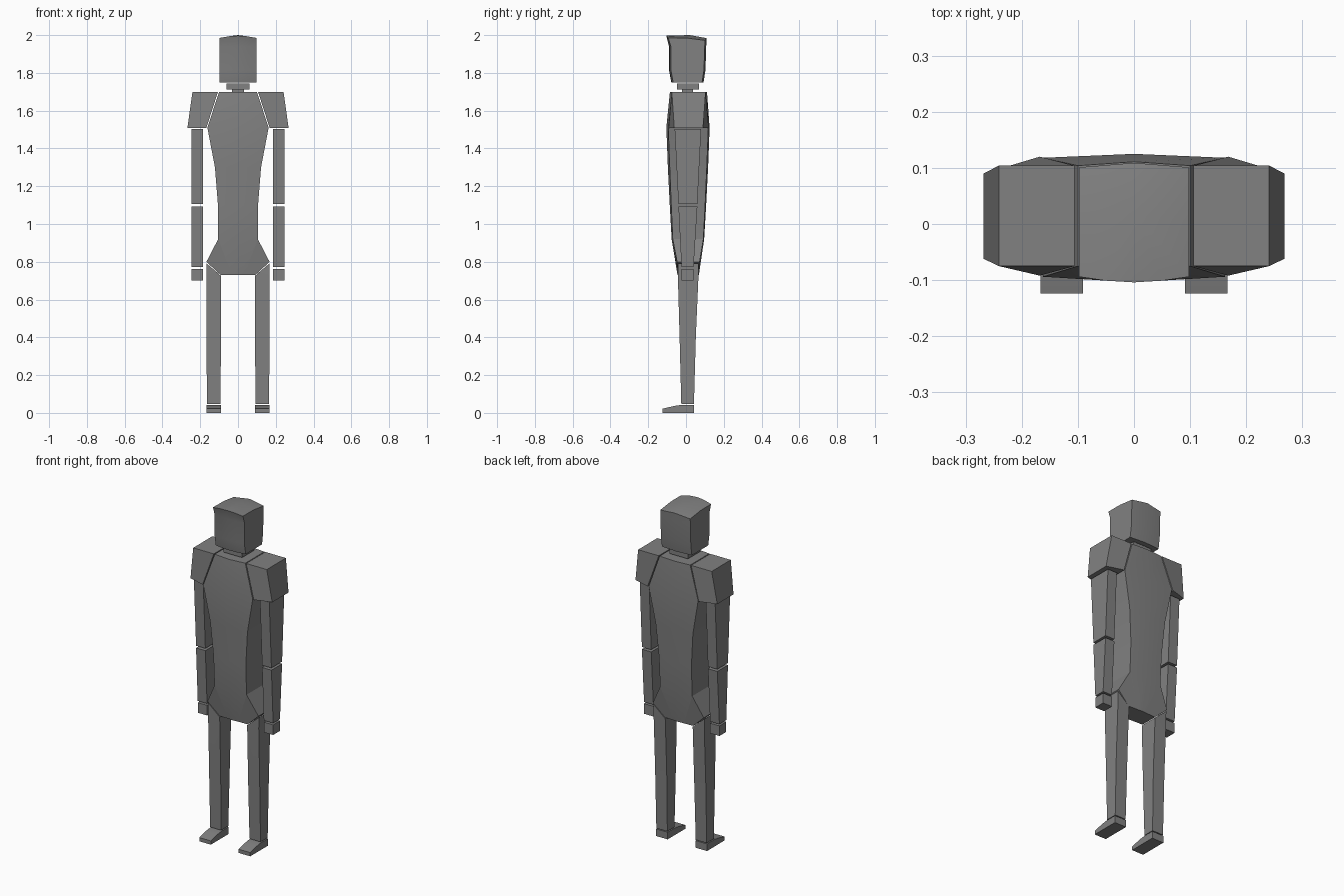
import bpy, bmesh, math

grey = bpy.data.materials.new("mid_grey")
grey.diffuse_color = (0.22, 0.22, 0.22, 1)


def loft(name, rings, mirror=False, apex=None):
    """Skin a stack of equal-length rings, close both ends, optionally mirror in x."""
    bm = bmesh.new()
    vs = [[bm.verts.new(p) for p in r] for r in rings]
    n = len(vs[0])
    for a, b in zip(vs, vs[1:]):
        for i in range(n):
            j = (i + 1) % n
            bm.faces.new((a[i], a[j], b[j], b[i]))
    bm.faces.new(vs[0][::-1])
    if apex:
        top = bm.verts.new(apex)
        for i in range(n):
            bm.faces.new((vs[-1][i], vs[-1][(i + 1) % n], top))
    else:
        bm.faces.new(vs[-1])
    bmesh.ops.recalc_face_normals(bm, faces=bm.faces)
    me = bpy.data.meshes.new(name)
    bm.to_mesh(me)
    bm.free()
    me.materials.append(grey)
    ob = bpy.data.objects.new(name, me)
    bpy.context.collection.objects.link(ob)
    if mirror:
        ob.modifiers.new("mirror", 'MIRROR').use_mirror_merge = False
    bpy.ops.object.select_all(action='DESELECT')
    ob.select_set(True)
    bpy.context.view_layer.objects.active = ob
    bpy.ops.object.shade_smooth_by_angle(angle=math.radians(18))
    return ob


def rect(x0, x1, y0, y1, z, z_outer=None):
    zo = z if z_outer is None else z_outer
    return [(x0, y0, z), (x1, y0, zo), (x1, y1, zo), (x0, y1, z)]


def bowed(w, y0, y1, z, bow=0.01):
    """Ring with front and back bulging along the centre line."""
    return [(-w, y0, z), (0, y0 - bow, z), (w, y0, z),
            (w, y1, z), (0, y1 + bow * 0.7, z), (-w, y1, z)]


# torso: tapers from the chest to the waist and down to the crotch
loft("torso", [bowed(*r) for r in (
    (0.032, -0.042, 0.066, 0.73, 0.003),
    (0.105, -0.070, 0.092, 0.92, 0.006),
    (0.106, -0.078, 0.101, 1.10, 0.008),
    (0.122, -0.086, 0.110, 1.30, 0.010),
    (0.162, -0.094, 0.118, 1.51, 0.010),
    (0.100, -0.075, 0.104, 1.70, 0.010))])

# hips: wedges either side of the crotch
hip = ((0.032, 0.73, -0.042, 0.066), (0.092, 0.73, -0.040, 0.064),
       (0.167, 0.80, -0.047, 0.072), (0.105, 0.92, -0.070, 0.092))
loft("hip", [[(x, y0, z) for x, z, y0, y1 in hip],
             [(x, y1, z) for x, z, y0, y1 in hip]], True)

# shoulders: flared blocks with a slanted inner side
loft("shoulder", [
    [(0.168, -0.092, 1.508), (0.268, -0.062, 1.508), (0.268, 0.090, 1.508), (0.168, 0.120, 1.508)],
    [(0.106, -0.075, 1.70), (0.241, -0.075, 1.70), (0.241, 0.104, 1.70), (0.106, 0.104, 1.70)]], True)

# arms
loft("upper_arm", [rect(0.186, 0.247, -0.040, 0.060, 1.105),
                   rect(0.186, 0.247, -0.060, 0.080, 1.502)], True)
loft("forearm", [rect(0.186, 0.247, -0.024, 0.040, 0.772),
                 rect(0.186, 0.247, -0.040, 0.060, 1.092)], True)
loft("hand", [rect(0.186, 0.247, -0.024, 0.040, 0.702),
              rect(0.186, 0.247, -0.024, 0.040, 0.762)], True)

# legs: thigh top is cut to follow the hip
loft("shin", [rect(0.093, 0.165, -0.025, 0.042, 0.047),
              rect(0.090, 0.166, -0.034, 0.052, 0.402)], True)
loft("thigh", [rect(0.090, 0.166, -0.034, 0.052, 0.402),
               rect(0.090, 0.166, -0.043, 0.066, 0.725),
               rect(0.093, 0.167, -0.043, 0.067, 0.728, 0.792)], True)

# feet: side profile with a sloping toe
toe = ((0.042, 0), (-0.124, 0), (-0.124, 0.022), (-0.062, 0.037), (-0.025, 0.042), (0.042, 0.042))
loft("foot", [[(x, y, z) for y, z in toe] for x in (0.091, 0.167)], True)

# neck
loft("neck_base", [bowed(0.032, -0.022, 0.038, 1.69, 0), bowed(0.032, -0.022, 0.038, 1.72, 0)])
loft("neck", [rect(-0.06, 0.06, -0.048, 0.068, 1.712),
              rect(-0.06, 0.06, -0.048, 0.068, 1.745)])


def head_ring(yf, yb, zf, zb, crown=0.0, bow=0.010):
    w, ym, zm = 0.098, (yf + yb) / 2, (zf + zb) / 2 + crown * 0.5
    return [(-w, yf, zf), (-0.05, yf - bow * 0.7, zf + crown * 0.7), (0, yf - bow, zf + crown),
            (0.05, yf - bow * 0.7, zf + crown * 0.7), (w, yf, zf), (w, ym, zm),
            (w, yb, zb), (0, yb + bow * 0.8, zb + crown), (-w, yb, zb), (-w, ym, zm)]


# head: recessed face under an overhanging brow, gently domed crown
loft("head", [head_ring(-0.068, 0.085, 1.75, 1.75),
              head_ring(-0.080, 0.095, 1.815, 1.815),
              head_ring(-0.080, 0.099, 1.94, 1.94),
              head_ring(-0.094, 0.101, 1.985, 1.972, 0.012)],
     apex=(0, 0.02, 2.0))
